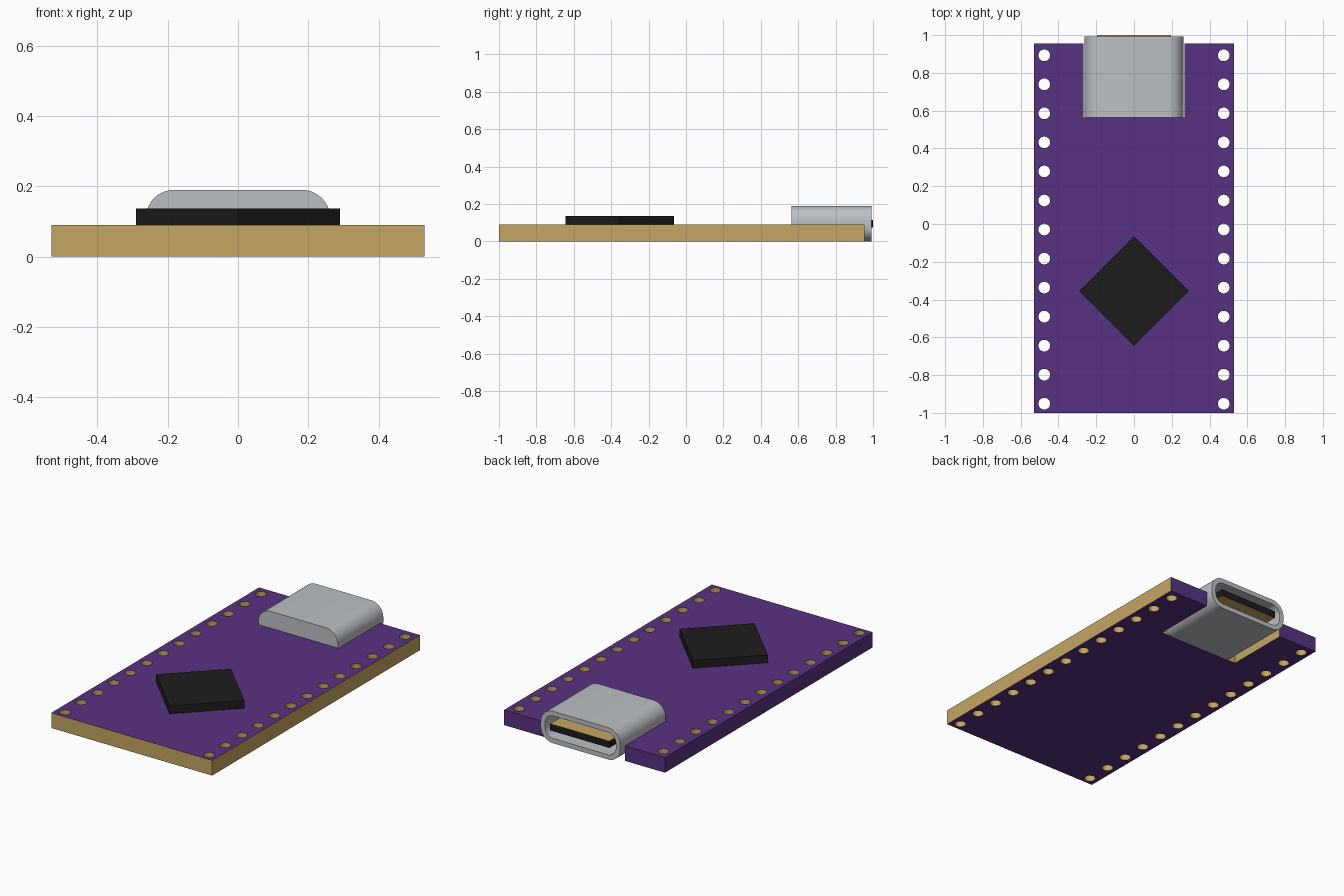
import bpy, bmesh, math

if "Cube" in bpy.data.objects:
    bpy.data.objects.remove(bpy.data.objects["Cube"])


def material(name, rgb):
    m = bpy.data.materials.new(name)
    m.diffuse_color = (*[(c / 255) ** 2.2 for c in rgb], 1)
    m.use_nodes = True
    m.node_tree.nodes["Principled BSDF"].inputs["Base Color"].default_value = m.diffuse_color
    return m


PURPLE = material("purple solder mask", (88, 53, 128))
GOLD = material("gold plating", (196, 164, 98))
STEEL = material("connector steel", (187, 191, 194))
BLACK = material("black plastic", (34, 34, 34))


def make_object(name, bm, mats):
    me = bpy.data.meshes.new(name)
    bm.to_mesh(me)
    bm.free()
    for m in mats:
        me.materials.append(m)
    ob = bpy.data.objects.new(name, me)
    bpy.context.collection.objects.link(ob)
    return ob


def circle(cx, cy, r, n=24):
    return [(cx + r * math.cos(2 * math.pi * i / n),
             cy + r * math.sin(2 * math.pi * i / n)) for i in range(n)]


def rounded_rect(hw, hh, r, n=10):
    pts = []
    for k, (sx, sz) in enumerate([(1, 1), (-1, 1), (-1, -1), (1, -1)]):
        for i in range(n + 1):
            a = math.pi / 2 * (k + i / n)
            pts.append((sx * (hw - r) + r * math.cos(a),
                        sz * (hh - r) + r * math.sin(a)))
    return pts


def box(name, x, y, z, mats):
    bm = bmesh.new()
    bmesh.ops.create_cube(bm, size=1)
    for v in bm.verts:
        v.co = [lo + (c + 0.5) * (hi - lo) for c, (lo, hi) in zip(v.co, (x, y, z))]
    return make_object(name, bm, mats)


# Circuit board: notched outline with two rows of through holes
W, BACK, T = 0.53, 0.955, 0.09
NOTCH, NOTCH_Y = 0.267, 0.565
loops = [[(-W, -1), (W, -1), (W, BACK), (NOTCH, BACK), (NOTCH, NOTCH_Y),
          (-NOTCH, NOTCH_Y), (-NOTCH, BACK), (-W, BACK)]]
for i in range(13):
    for s in (-1, 1):
        loops.append(circle(s * 0.475, 0.893 - i * 0.1537, 0.031))
curve = bpy.data.curves.new("board_outline", "CURVE")
curve.dimensions = "2D"
curve.fill_mode = "BOTH"
curve.extrude = T / 2
for loop in loops:
    sp = curve.splines.new("POLY")
    sp.points.add(len(loop) - 1)
    for p, (x, y) in zip(sp.points, loop):
        p.co = (x, y, T / 2, 1)
    sp.use_cyclic_u = True
outline = bpy.data.objects.new("board_outline", curve)
bpy.context.collection.objects.link(outline)
bpy.context.view_layer.update()
flat = bpy.data.meshes.new_from_object(
    outline.evaluated_get(bpy.context.evaluated_depsgraph_get()))
bpy.data.objects.remove(outline)
bm = bmesh.new()
bm.from_mesh(flat)
bmesh.ops.remove_doubles(bm, verts=bm.verts, dist=1e-5)
low = min(v.co.z for v in bm.verts)
for v in bm.verts:
    v.co.z -= low
bmesh.ops.recalc_face_normals(bm, faces=bm.faces)
# Mask covers top, bottom, left and back edges; the other walls are plated
for f in bm.faces:
    c = f.calc_center_median()
    f.smooth = False
    masked = abs(f.normal.z) > 0.5 or c.x < -W + 0.005 or c.y > BACK - 0.005
    f.material_index = 0 if masked else 1
make_object("circuit_board", bm, [PURPLE, GOLD])

# Processor chip turned 45 degrees
side = 0.29 / math.sqrt(2)
chip = box("processor_chip", (-side, side), (-side, side), (T, 0.137), [BLACK])
chip.location.y = -0.355
chip.rotation_euler.z = math.pi / 4

# Connector shell: closed rear, open mouth, hollow inside
Y0, Y1, DEPTH, MID = 0.565, 0.993, 0.64, 0.095
outer = rounded_rect(0.262, 0.095, 0.08)
inner = rounded_rect(0.234, 0.067, 0.056)
bm = bmesh.new()
rings = [[bm.verts.new((x, y, z + MID)) for x, z in pts]
         for pts, y in ((outer, Y0), (outer, Y1), (inner, Y1), (inner, DEPTH))]
n = len(outer)
for a, b in zip(rings, rings[1:]):
    for i in range(n):
        j = (i + 1) % n
        bm.faces.new((a[i], a[j], b[j], b[i]))
bm.faces.new(rings[0])
bm.faces.new(rings[-1])
bmesh.ops.recalc_face_normals(bm, faces=bm.faces)
shell = make_object("connector_shell", bm, [STEEL])
bpy.context.view_layer.objects.active = shell
shell.select_set(True)
bpy.ops.object.shade_smooth_by_angle(angle=math.radians(35))

# Connector tongue with plated top and bottom
tongue = box("connector_tongue", (-0.195, 0.195), (DEPTH, 1.0), (0.075, 0.115), [BLACK, GOLD])
for p in tongue.data.polygons:
    p.material_index = 1 if abs(p.normal.z) > 0.5 else 0
